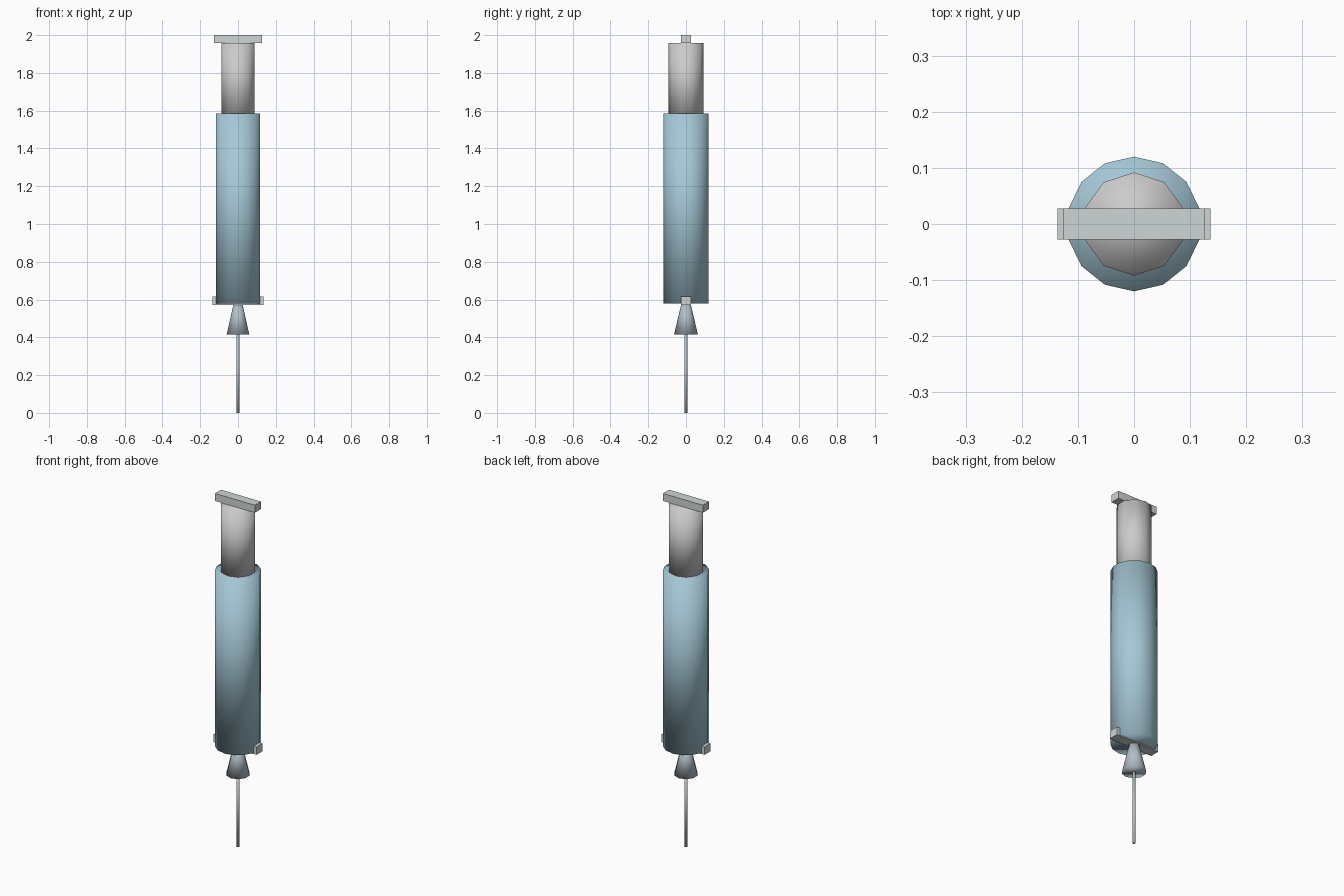
import bpy
import math

if "Cube" in bpy.data.objects:
    bpy.data.objects.remove(bpy.data.objects["Cube"])


def material(name, rgb):
    m = bpy.data.materials.new(name)
    m.diffuse_color = (*rgb, 1.0)
    m.use_nodes = True
    m.node_tree.nodes["Principled BSDF"].inputs["Base Color"].default_value = m.diffuse_color
    return m


def turned(name, sides, r_bottom, r_top, z0, z1, mat=None):
    """Smooth-shaded capped cylinder or cone, one vertex on the +y axis."""
    bpy.ops.mesh.primitive_cone_add(vertices=sides, radius1=r_bottom, radius2=r_top,
                                    depth=z1 - z0, location=(0, 0, (z0 + z1) / 2))
    ob = bpy.context.object
    ob.name = name
    bpy.ops.object.shade_smooth()
    if mat:
        ob.data.materials.append(mat)
    return ob


def bar(name, half_x, half_y, z0, z1, mat):
    bpy.ops.mesh.primitive_cube_add(size=1, location=(0, 0, (z0 + z1) / 2))
    ob = bpy.context.object
    ob.name = name
    ob.scale = (2 * half_x, 2 * half_y, z1 - z0)
    bpy.ops.object.transform_apply(location=False, rotation=False, scale=True)
    ob.data.materials.append(mat)
    return ob


blue = material("barrel_blue", (0.38, 0.58, 0.68))
pale = material("bar_grey", (0.62, 0.66, 0.66))
white = material("plunger_white", (0.78, 0.79, 0.80))
steel = material("steel", (0.45, 0.52, 0.57))

# Barrel and the plunger emerging from its top
turned("barrel", 14, 0.12, 0.12, 0.578, 1.585, blue)
turned("plunger", 10, 0.092, 0.092, 1.56, 1.957, white)

# Thumb rest on the plunger, cross bar through the barrel base
bar("thumb_rest", 0.126, 0.0275, 1.957, 2.0, pale)
bar("cross_bar", 0.136, 0.0275, 0.572, 0.617, pale)

# Flared hub and needle
turned("needle_hub", 10, 0.063, 0.024, 0.415, 0.58, steel)
turned("needle", 8, 0.008, 0.008, 0.0, 0.42, steel)
